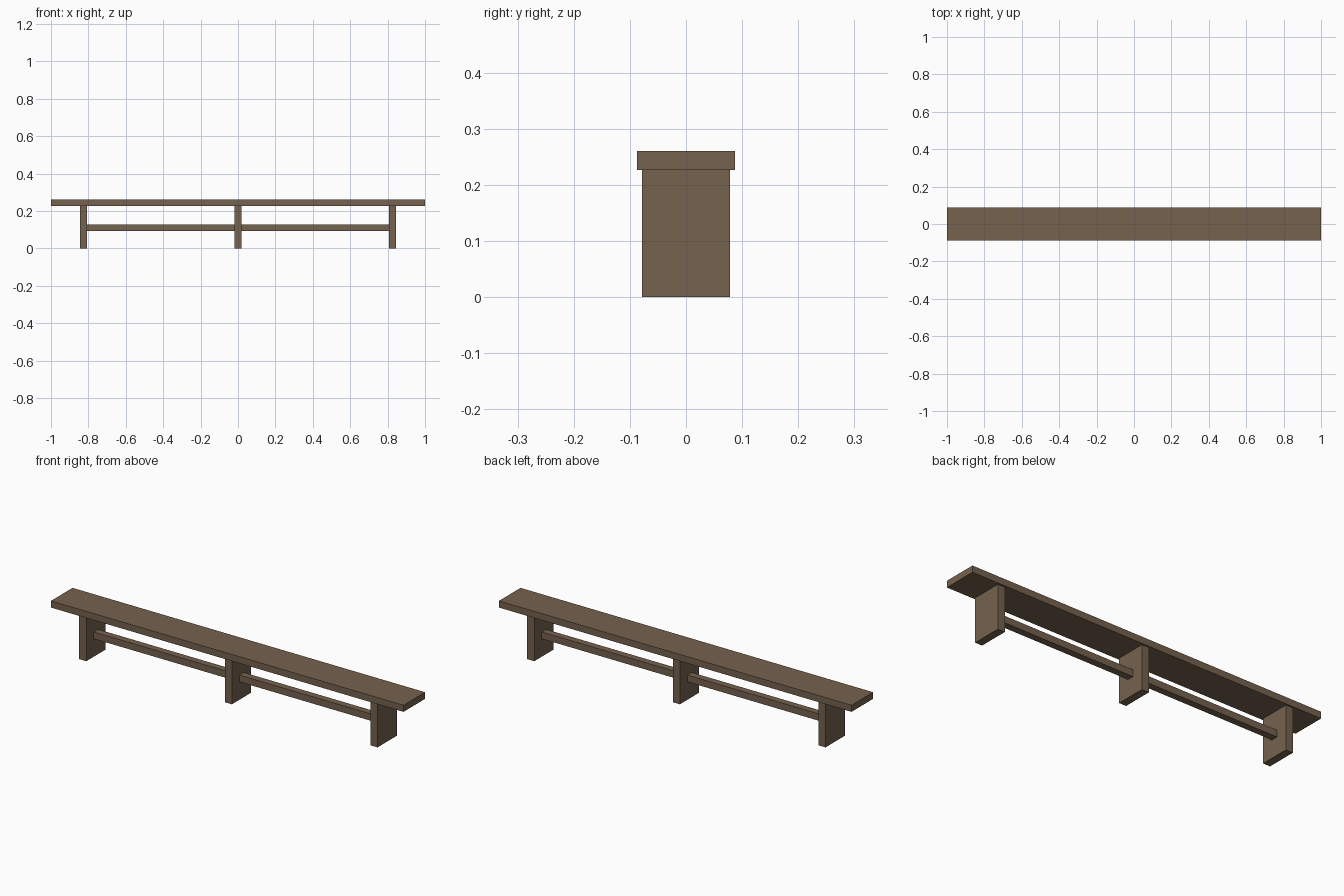
import bpy

if "Cube" in bpy.data.objects:
    bpy.data.objects.remove(bpy.data.objects["Cube"])

# One brown wood colour for the whole bench
wood = bpy.data.materials.new("brown wood")
wood.diffuse_color = (0.178, 0.122, 0.076, 1.0)
wood.use_nodes = True
wood.node_tree.nodes["Principled BSDF"].inputs["Base Color"].default_value = wood.diffuse_color


def box(name, x0, x1, half_depth, z0, z1):
    """Box centred on y = 0, spanning the given x and z ranges."""
    bpy.ops.mesh.primitive_cube_add(size=1, location=((x0 + x1) / 2, 0, (z0 + z1) / 2))
    ob = bpy.context.object
    ob.name = name
    ob.scale = (x1 - x0, 2 * half_depth, z1 - z0)
    bpy.ops.object.transform_apply(location=False, rotation=False, scale=True)
    ob.data.materials.append(wood)
    return ob


LEG_HALF = 0.02     # half the leg thickness along x
LEG_X = 0.826       # centre of the outer legs
SEAT_Z = 0.227      # underside of the seat

# Seat plank
box("seat", -1, 1, 0.0875, SEAT_Z, 0.261)

# Three slab legs
for name, x in (("left_leg", -LEG_X), ("middle_leg", 0), ("right_leg", LEG_X)):
    box(name, x - LEG_HALF, x + LEG_HALF, 0.078, 0, SEAT_Z)

# Square stretchers between the legs
for name, x in (("left_stretcher", -LEG_X / 2), ("right_stretcher", LEG_X / 2)):
    half = LEG_X / 2 - LEG_HALF
    box(name, x - half, x + half, 0.0175, 0.092, 0.127)
